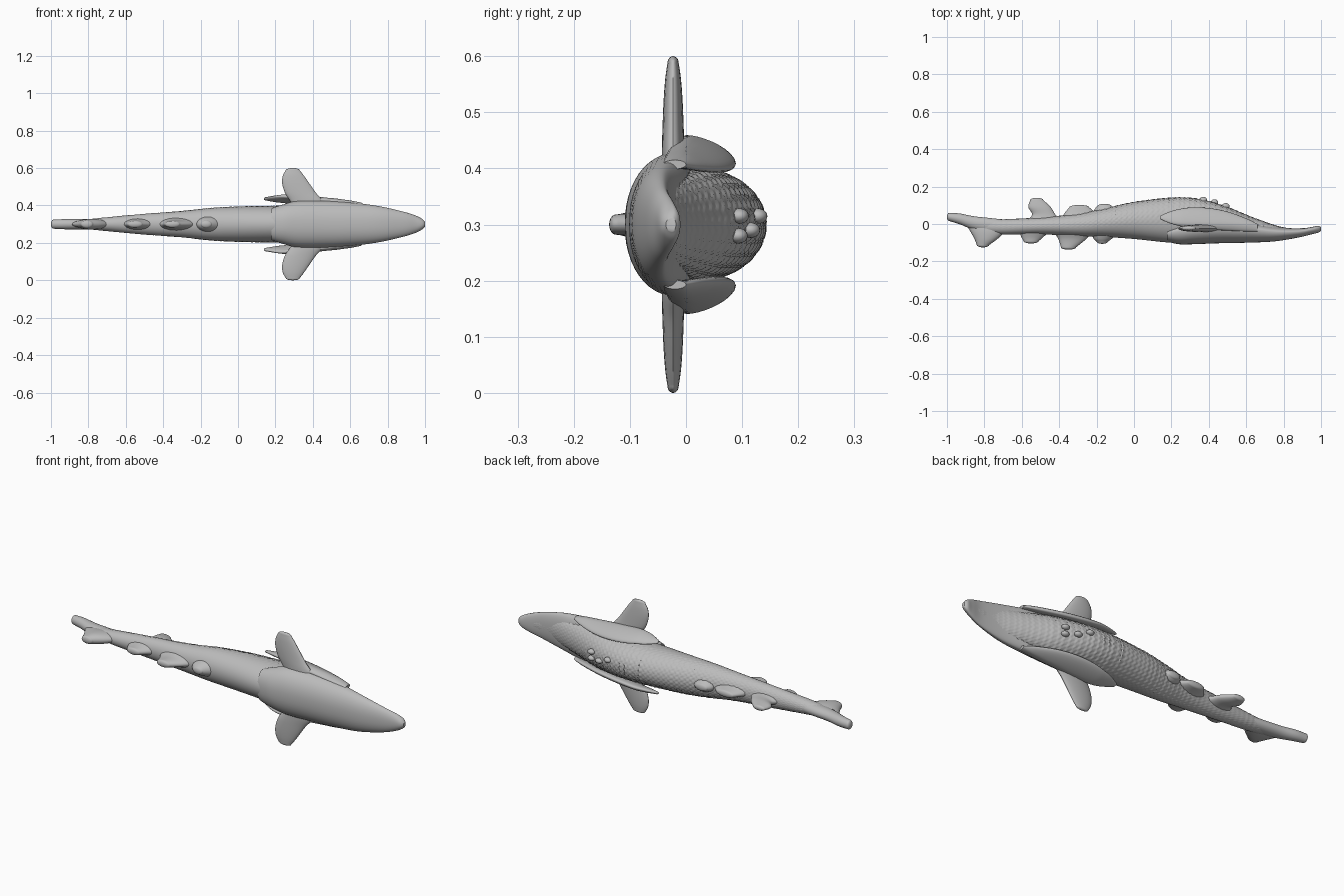
import bpy, bmesh, math
from mathutils import Vector

if "Cube" in bpy.data.objects:
    bpy.data.objects.remove(bpy.data.objects["Cube"])

ZC = 0.3  # height of the long axis

grey = bpy.data.materials.new("stone grey")
grey.use_nodes = True
grey.diffuse_color = (0.5, 0.5, 0.5, 1)
grey.node_tree.nodes["Principled BSDF"].inputs["Base Color"].default_value = (0.5, 0.5, 0.5, 1)


def sample(keys, n):
    """Smooth curve through key tuples, n samples per span."""
    out = []
    for i in range(len(keys) - 1):
        p = [Vector(keys[min(max(i + k, 0), len(keys) - 1)]) for k in (-1, 0, 1, 2)]
        for s in range(n):
            t = s / n
            out.append(p[1] + 0.5 * t * (p[2] - p[0] + t * (2 * p[0] - 5 * p[1] + 4 * p[2] - p[3]
                       + t * (3 * (p[1] - p[2]) + p[3] - p[0]))))
    return out + [Vector(keys[-1])]


def loft(name, rings):
    """Skin a list of point rings and close both ends."""
    bm = bmesh.new()
    rows = [[bm.verts.new(p) for p in ring] for ring in rings]
    n = len(rows[0])
    for a, b in zip(rows, rows[1:]):
        for i in range(n):
            j = (i + 1) % n
            bm.faces.new((a[i], a[j], b[j], b[i]))
    bm.faces.new(rows[0])
    bm.faces.new(rows[-1])
    bmesh.ops.recalc_face_normals(bm, faces=bm.faces)
    mesh = bpy.data.meshes.new(name)
    bm.to_mesh(mesh)
    bm.free()
    mesh.materials.append(grey)
    ob = bpy.data.objects.new(name, mesh)
    bpy.context.collection.objects.link(ob)
    bpy.ops.object.select_all(action='DESELECT')
    ob.select_set(True)
    bpy.context.view_layer.objects.active = ob
    bpy.ops.object.shade_smooth_by_angle(angle=math.radians(45))
    return ob


def fin(name, keys, place, n=24):
    """Blade from (span, chord start, chord end, half thickness) with a rounded tip."""
    rows = sample(keys, 6)
    span, a, b, th = rows[-1]
    step = 0.012 if keys[-1][0] > keys[0][0] else -0.012
    for k in range(1, 6):  # rounded tip
        f = math.cos(k * math.pi / 10.5)
        m, h = (a + b) / 2, (b - a) / 2 * f
        rows.append(Vector((span + step * math.sin(k * math.pi / 10.5), m - h, m + h, th * f)))
    rings = []
    for s, c0, c1, t in rows:
        rings.append([place(s, (c0 + c1) / 2 + (c1 - c0) / 2 * math.cos(q), t * math.sin(q))
                      for q in (2 * math.pi * i / n for i in range(n))])
    return loft(name, rings)


# Body: x, low y, high y, half width; scales raised on the +y side
body_keys = [(-0.84, -0.045, 0.025, 0.022), (-0.7, -0.055, 0.025, 0.037), (-0.5, -0.055, 0.035, 0.055),
             (-0.3, -0.065, 0.055, 0.07), (-0.15, -0.07, 0.085, 0.086), (0.0, -0.08, 0.117, 0.094),
             (0.2, -0.1, 0.14, 0.098), (0.35, -0.1, 0.133, 0.1), (0.5, -0.09, 0.09, 0.1),
             (0.65, -0.08, 0.03, 0.085), (0.8, -0.07, -0.018, 0.062), (0.92, -0.055, -0.022, 0.035),
             (0.985, -0.04, -0.015, 0.018)]
SEG, ROW = 120, 0.028
rings = []
for x, lo, hi, w in sample(body_keys, 30):
    ring = []
    for i in range(SEG):
        q = 2 * math.pi * i / SEG
        side = min(max(math.sin(q) * 1.6 + 0.6, 0), 1)
        phase = (x / ROW + 0.5 * abs(math.sin(12 * q))) % 1
        grow = 1 + (phase - 0.5) * 0.05 * side
        ring.append((x, (lo + hi) / 2 + (hi - lo) / 2 * math.sin(q) * grow, ZC + w * math.cos(q) * grow))
    rings.append(ring)
loft("scaled_body", rings)

# Smooth head shield: x, low y, rim y, half width
shield_keys = [(0.18, -0.095, -0.02, 0.085), (0.24, -0.108, 0.0, 0.105), (0.32, -0.108, 0.02, 0.125),
               (0.45, -0.103, 0.03, 0.127), (0.6, -0.1, 0.015, 0.117), (0.75, -0.093, -0.014, 0.097),
               (0.88, -0.072, -0.024, 0.068), (0.95, -0.055, -0.016, 0.046), (0.985, -0.046, -0.01, 0.028),
               (1.0, -0.036, -0.018, 0.012)]
rings = []
for x, lo, rim, w in sample(shield_keys, 6):
    ring = []
    depth = rim - lo
    for i in range(48):
        q = 2 * math.pi * i / 48
        s, c = math.sin(q), math.cos(q)
        mid = rim - depth * 0.35  # widest level, with a flatter side above it
        y = mid + (depth * 0.65 * s if s < 0 else depth * 0.35 * s)
        ring.append((x, y, ZC + w * math.copysign(abs(c) ** 0.9, c)))
    rings.append(ring)
loft("head_shield", rings)

# Paired parts, mirrored across the long axis
flap_keys = [(0.66, -0.04, 0.0, 0.008), (0.6, -0.04, 0.03, 0.014), (0.5, -0.035, 0.066, 0.018),
             (0.4, -0.03, 0.085, 0.02), (0.3, -0.022, 0.088, 0.019), (0.22, -0.005, 0.075, 0.015),
             (0.17, 0.012, 0.058, 0.01), (0.15, 0.022, 0.048, 0.008)]
pectoral_keys = [(0.09, 0.3, 0.47, 0.02), (0.13, 0.275, 0.45, 0.02), (0.17, 0.25, 0.415, 0.019),
                 (0.22, 0.236, 0.38, 0.017), (0.26, 0.24, 0.352, 0.014), (0.288, 0.255, 0.33, 0.01)]
for side, tag in ((1, "upper"), (-1, "lower")):
    def flap_place(s, c, t):
        out = 0.148 - 0.1 * max(s - 0.25, 0) - 0.35 * max(c, 0)
        return (s, c, ZC + side * (out + t))

    def pectoral_place(s, c, t):
        return (c, -0.023 + t, ZC + side * s)

    fin(tag + "_gill_flap", flap_keys, flap_place)
    fin(tag + "_pectoral_fin", pectoral_keys, pectoral_place)


# Median fins along the body: span runs in y, chord in x
def median(s, c, t):
    return (c, s, ZC + t)


def lengthwise(s, c, t):
    return (s, c, ZC + t)


fin("back_fin", [(0.01, -0.58, -0.38, 0.03), (0.05, -0.545, -0.42, 0.022),
                 (0.09, -0.565, -0.445, 0.02), (0.128, -0.555, -0.485, 0.014)], median)
fin("back_fin_middle", [(0.03, -0.39, -0.2, 0.035), (0.06, -0.37, -0.21, 0.025),
                        (0.09, -0.345, -0.24, 0.018)], median)
fin("back_fin_front", [(0.05, -0.22, -0.06, 0.04), (0.08, -0.21, -0.09, 0.03),
                       (0.096, -0.195, -0.12, 0.02)], median)
fin("belly_fin_rear", [(-0.03, -0.62, -0.44, 0.035), (-0.07, -0.602, -0.485, 0.022),
                       (-0.092, -0.59, -0.51, 0.018)], median)
fin("belly_fin_middle", [(-0.04, -0.43, -0.22, 0.04), (-0.08, -0.405, -0.255, 0.024),
                         (-0.125, -0.39, -0.31, 0.018)], median)
fin("belly_fin_front", [(-0.05, -0.23, -0.08, 0.045), (-0.08, -0.215, -0.12, 0.03),
                        (-0.094, -0.2, -0.14, 0.02)], median)
fin("tail_long_lobe", [(-0.66, -0.045, 0.02, 0.03), (-0.78, -0.045, 0.033, 0.029),
                       (-0.86, -0.03, 0.042, 0.028), (-0.93, -0.002, 0.056, 0.027),
                       (-0.988, 0.016, 0.06, 0.024)], lengthwise)
fin("tail_short_lobe", [(0.0, -0.9, -0.66, 0.022), (-0.04, -0.875, -0.69, 0.028),
                        (-0.08, -0.853, -0.73, 0.027), (-0.113, -0.84, -0.775, 0.02)], median)

# Knobs along the scaled ridge
for i, (x, y, dz) in enumerate([(0.37, 0.128, 0.015), (0.43, 0.115, -0.01), (0.49, 0.095, 0.015),
                                (0.49, 0.093, -0.02)]):
    bpy.ops.mesh.primitive_uv_sphere_add(segments=20, ring_count=12, radius=0.017, location=(x, y, ZC + dz))
    knob = bpy.context.object
    knob.name = "ridge_knob_%d" % (i + 1)
    knob.scale = (1.2, 1, 0.8)
    knob.data.materials.append(grey)
    bpy.ops.object.shade_smooth_by_angle(angle=math.radians(45))
